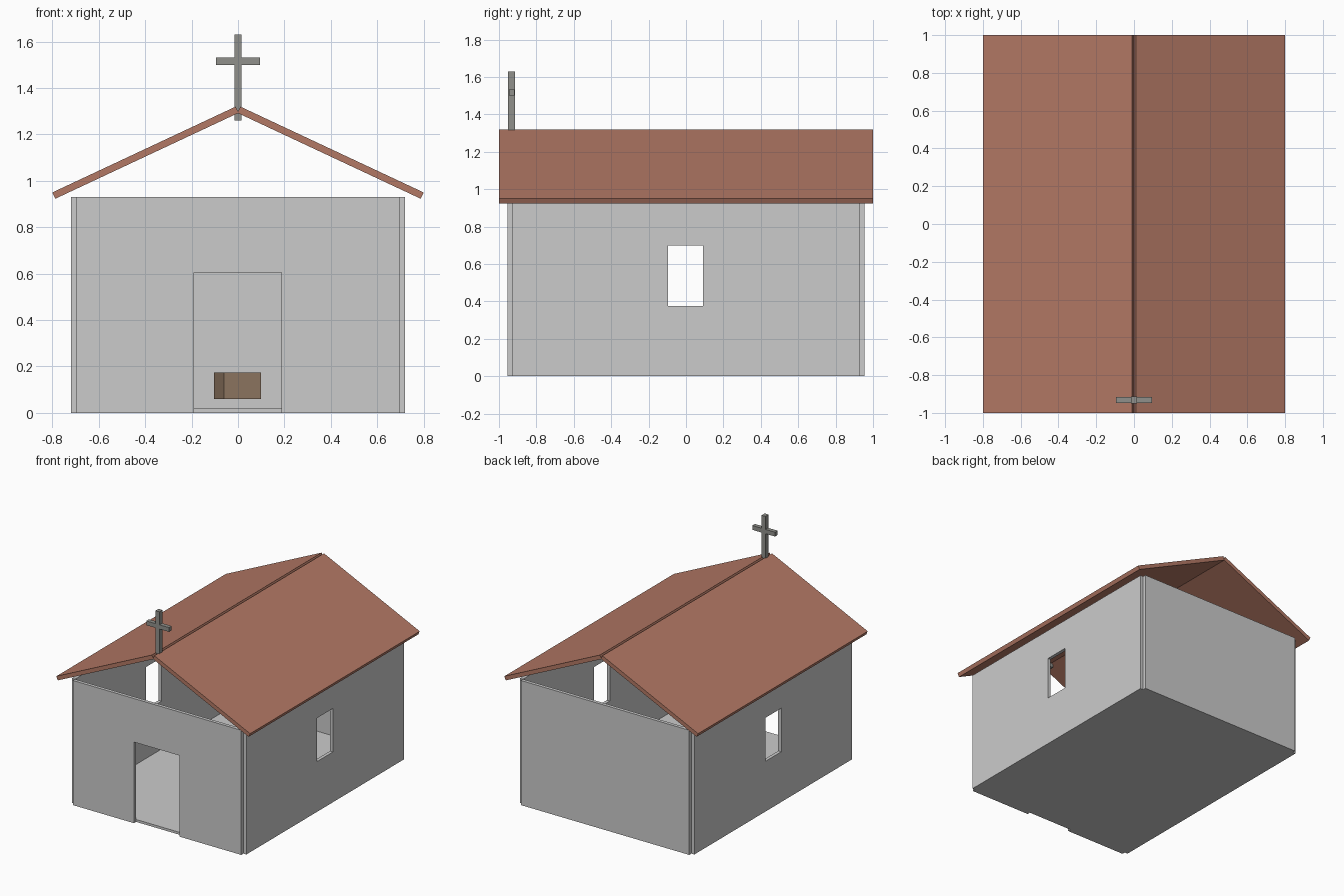
import bpy, bmesh, math
from mathutils import Matrix

if "Cube" in bpy.data.objects:
    bpy.data.objects.remove(bpy.data.objects["Cube"])


def material(name, rgb):
    m = bpy.data.materials.new(name)
    m.diffuse_color = (*rgb, 1)
    m.use_nodes = True
    m.node_tree.nodes["Principled BSDF"].inputs["Base Color"].default_value = m.diffuse_color
    return m


def box(name, lo, hi, mat=None, turn=0):
    """Box between two corners, optionally turned about its vertical axis."""
    size = [b - a for a, b in zip(lo, hi)]
    mid = [(a + b) / 2 for a, b in zip(lo, hi)]
    bm = bmesh.new()
    bmesh.ops.create_cube(bm, size=1, matrix=Matrix.Diagonal((*size, 1)))
    me = bpy.data.meshes.new(name)
    bm.to_mesh(me)
    bm.free()
    ob = bpy.data.objects.new(name, me)
    ob.location = mid
    ob.rotation_euler.z = turn
    bpy.context.collection.objects.link(ob)
    if mat:
        me.materials.append(mat)
    return ob


def cut(target, cutter):
    mod = target.modifiers.new("opening", 'BOOLEAN')
    mod.operation = 'DIFFERENCE'
    mod.solver = 'EXACT'
    mod.object = cutter
    cutter.hide_render = True
    cutter.display_type = 'WIRE'


terracotta = material("terracotta", (0.45, 0.19, 0.13))
dark_grey = material("dark_grey", (0.28, 0.28, 0.26))
wood = material("wood", (0.30, 0.20, 0.13))

# Floor and four walls, meeting only at the corner edges
X, Y, T, H = 0.695, 0.93, 0.025, 0.93
box("floor", (-X, -Y, 0), (X, Y, 0.018))
front = box("front_wall", (-X, -Y - T, 0), (X, -Y, H))
box("back_wall", (-X, Y, 0), (X, Y + T, H))
right = box("right_wall", (X, -Y, 0), (X + T, Y, H))
left = box("left_wall", (-X - T, -Y, 0), (-X, Y, H))

# Door and window openings
cut(front, box("door_cutter", (-0.19, -1.1, -0.1), (0.187, -0.85, 0.605)))
window = box("window_cutter", (-1, -0.095, 0.375), (1, 0.092, 0.70))
cut(right, window)
cut(left, window)

# Roof slabs with square-cut ends, leaving a small groove along the ridge
slope, thick = math.atan2(0.37, 0.79), 0.03
dx, dz = thick * math.sin(slope), thick * math.cos(slope)
for side, name in ((-1, "roof_left"), (1, "roof_right")):
    profile = [(0.01, 1.32), (0.80, 0.95), (0.80 - dx, 0.95 - dz), (0.01 - dx, 1.32 - dz)]
    bm = bmesh.new()
    face = bm.faces.new([bm.verts.new((side * x, -1, z)) for x, z in profile])
    ext = bmesh.ops.extrude_face_region(bm, geom=[face], use_keep_orig=True)
    moved = [v for v in ext["geom"] if isinstance(v, bmesh.types.BMVert)]
    bmesh.ops.translate(bm, verts=moved, vec=(0, 2, 0))
    bmesh.ops.recalc_face_normals(bm, faces=bm.faces)
    me = bpy.data.meshes.new(name)
    bm.to_mesh(me)
    bm.free()
    me.materials.append(terracotta)
    bpy.context.collection.objects.link(bpy.data.objects.new(name, me))

# Cross on the front of the ridge
box("cross_post", (-0.016, -0.951, 1.26), (0.016, -0.914, 1.63), dark_grey)
box("cross_bar", (-0.094, -0.947, 1.50), (0.094, -0.916, 1.532), dark_grey)

# Small wooden altar block inside, slightly turned
box("altar", (-0.085, 0.50, 0.06), (0.081, 0.666, 0.175), wood, math.radians(15.5))
